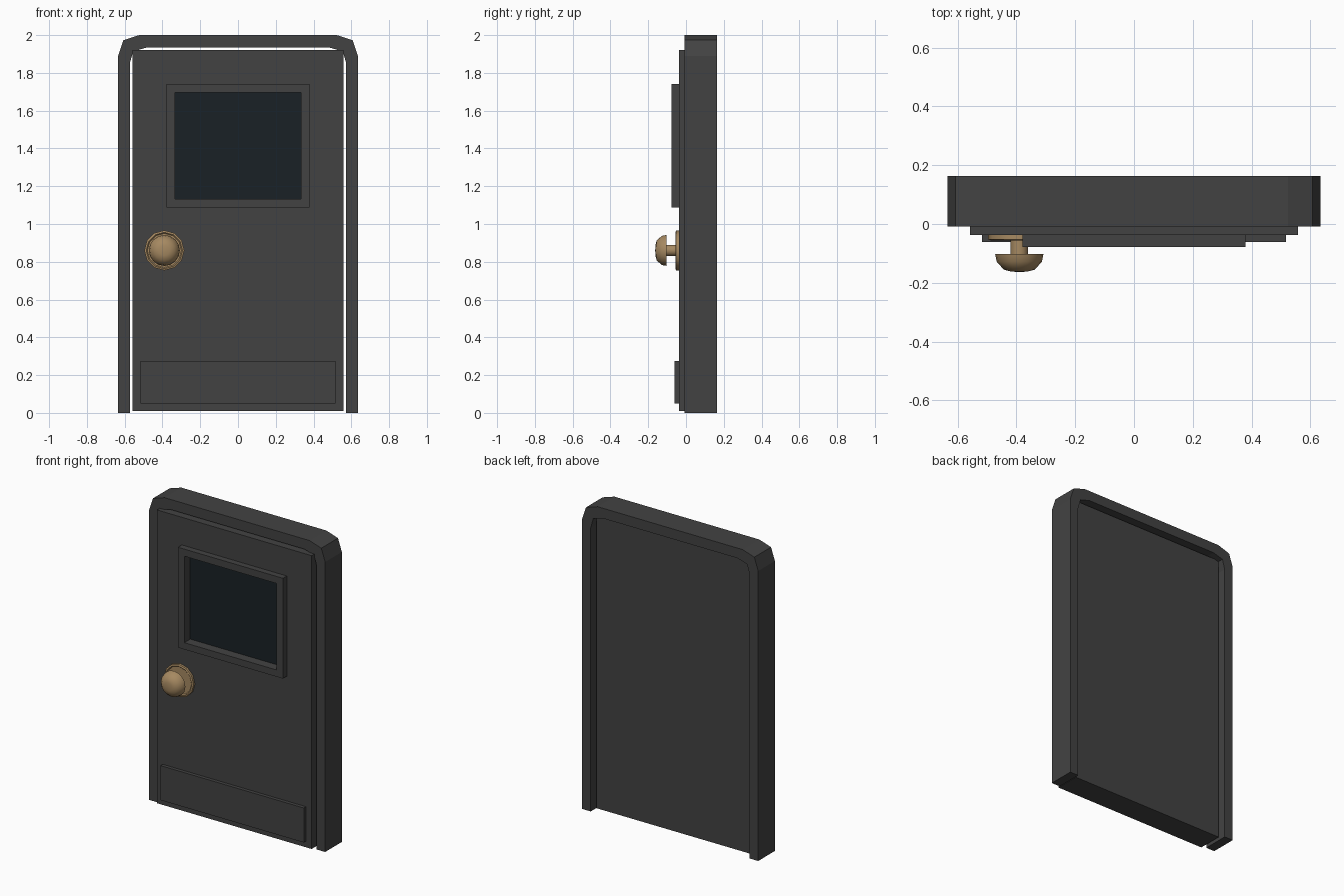
import bpy, bmesh, math
from mathutils import Vector

if "Cube" in bpy.data.objects:
    bpy.data.objects.remove(bpy.data.objects["Cube"])


def material(name, rgb):
    m = bpy.data.materials.new(name)
    m.diffuse_color = (*rgb, 1)
    m.use_nodes = True
    m.node_tree.nodes["Principled BSDF"].inputs["Base Color"].default_value = m.diffuse_color
    return m


DARK = material("dark_paint", (0.055, 0.055, 0.055))
GLASS = material("dark_glass", (0.010, 0.015, 0.019))
BRASS = material("brass", (0.38, 0.25, 0.12))


def finish(name, bm, mat):
    bmesh.ops.recalc_face_normals(bm, faces=bm.faces)
    me = bpy.data.meshes.new(name)
    bm.to_mesh(me)
    bm.free()
    me.materials.append(mat)
    ob = bpy.data.objects.new(name, me)
    bpy.context.collection.objects.link(ob)
    return ob


def box(name, x, y, z, mat):
    bm = bmesh.new()
    bmesh.ops.create_cube(bm, size=1)
    for v in bm.verts:
        v.co = Vector([(a + b) / 2 + c * (b - a) for (a, b), c in zip((x, y, z), v.co)])
    return finish(name, bm, mat)


def band(name, outer, inner, y0, y1, mat, closed=False):
    """Flat strip between two xz outlines, extruded along y."""
    bm = bmesh.new()
    o = [bm.verts.new((x, y0, z)) for x, z in outer]
    i = [bm.verts.new((x, y0, z)) for x, z in inner]
    n = len(o)
    for k in range(n if closed else n - 1):
        j = (k + 1) % n
        bm.faces.new((o[k], o[j], i[j], i[k]))
    ext = bmesh.ops.extrude_face_region(bm, geom=bm.faces[:], use_keep_orig=True)
    moved = [g for g in ext["geom"] if isinstance(g, bmesh.types.BMVert)]
    bmesh.ops.translate(bm, verts=moved, vec=(0, y1 - y0, 0))
    return finish(name, bm, mat)


def lathe(name, profile, steps, centre, mat, sharp=40):
    """Spin (radius, y) points around a y-directed axis."""
    cx, cz = centre
    bm = bmesh.new()
    vs = [bm.verts.new((cx + r, y, cz)) for r, y in profile]
    es = [bm.edges.new(p) for p in zip(vs, vs[1:])]
    bmesh.ops.spin(bm, geom=vs + es, cent=(cx, 0, cz), axis=(0, 1, 0),
                   angle=math.tau, steps=steps)
    bmesh.ops.remove_doubles(bm, verts=bm.verts, dist=1e-5)
    ob = finish(name, bm, mat)
    bpy.ops.object.select_all(action='DESELECT')
    ob.select_set(True)
    bpy.context.view_layer.objects.active = ob
    bpy.ops.object.shade_smooth_by_angle(angle=math.radians(sharp))
    return ob


def rect(x, z0, z1):
    return [(-x, z0), (x, z0), (x, z1), (-x, z1)]


def mirrored(half):
    return half + [(-x, z) for x, z in reversed(half)]


# Door surround with clipped upper corners
band("door_frame",
     mirrored([(0.635, 0), (0.635, 1.89), (0.607, 1.973), (0.523, 2.0)]),
     mirrored([(0.573, 0), (0.573, 1.85), (0.555, 1.914), (0.485, 1.934)]),
     -0.009, 0.163, DARK)

# Door slab with a window recess, and kick plate
door = box("door_panel", (-0.558, 0.558), (-0.038, 0.124), (0.010, 1.922), DARK)
cutter = box("window_cutter", (-0.334, 0.334), (-0.2, -0.012), (1.131, 1.697), DARK)
cutter.hide_render = True
cutter.hide_set(True)
cut = door.modifiers.new("window_recess", 'BOOLEAN')
cut.operation = 'DIFFERENCE'
cut.object = cutter
box("kick_plate", (-0.517, 0.517), (-0.061, -0.03), (0.05, 0.275), DARK)

# Window trim and glass
band("window_trim", rect(0.379, 1.088, 1.742), rect(0.333, 1.132, 1.696),
     -0.078, -0.02, DARK, closed=True)
box("window_glass", (-0.3335, 0.3335), (-0.016, -0.0125), (1.1315, 1.6965), GLASS)

# Knob: rimmed backing rose, stem and domed grip
KNOB = (-0.39, 0.86)
lathe("knob_rose", [(0, -0.036), (0.106, -0.036), (0.106, -0.052),
                    (0.096, -0.056), (0.09, -0.05), (0, -0.05)],
      12, KNOB, BRASS, 35)
lathe("knob_stem", [(0, -0.045), (0.03, -0.045), (0.03, -0.105), (0, -0.105)],
      12, KNOB, BRASS)
lathe("knob_grip", [(0, -0.102), (0.082, -0.102), (0.077, -0.128),
                    (0.053, -0.155), (0.027, -0.162), (0, -0.163)],
      16, KNOB, BRASS, 50)
